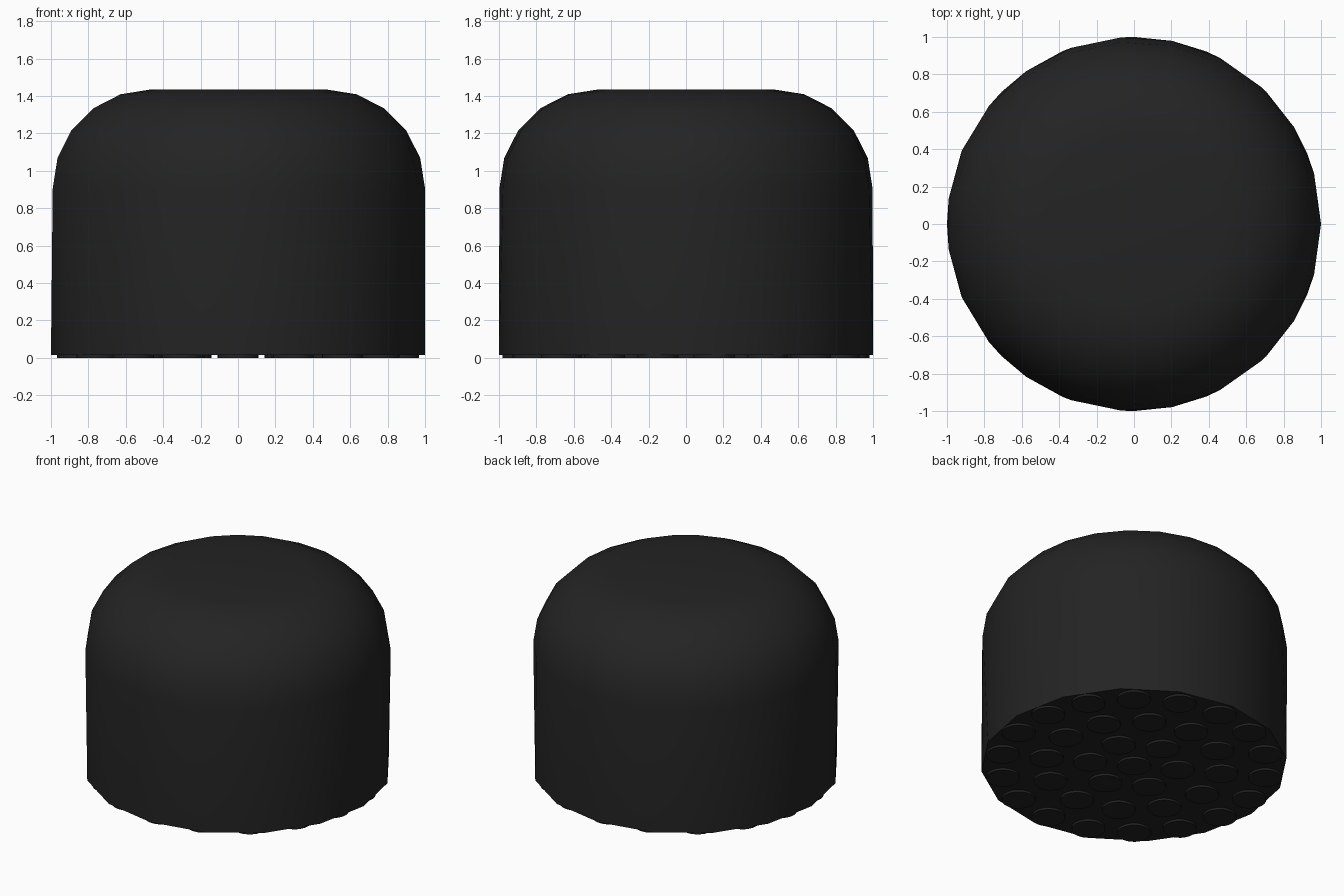
import bpy, bmesh
from math import cos, sin, pi, radians

cube = bpy.data.objects.get("Cube")
if cube:
    bpy.data.objects.remove(cube, do_unlink=True)

rubber = bpy.data.materials.new("black_rubber")
rubber.use_nodes = True
color = (0.017, 0.017, 0.017, 1)
rubber.diffuse_color = color
rubber.node_tree.nodes["Principled BSDF"].inputs["Base Color"].default_value = color

BASE_Z = 0.015       # underside of the body, top of the grip discs
TOP_SIDES, BASE_SIDES = 23, 16
FILLET, FILLET_STEPS, TOP_Z = 0.53, 5, 1.435


def finish(name, bm):
    mesh = bpy.data.meshes.new(name)
    bm.to_mesh(mesh)
    bm.free()
    mesh.materials.append(rubber)
    obj = bpy.data.objects.new(name, mesh)
    bpy.context.collection.objects.link(obj)
    bpy.ops.object.select_all(action='DESELECT')
    obj.select_set(True)
    bpy.context.view_layer.objects.active = obj
    bpy.ops.object.shade_smooth_by_angle(angle=radians(35))
    return obj


def ring(bm, radius, z, sides):
    for i in range(sides):
        a = 2 * pi * i / sides
        bm.verts.new((radius * cos(a), radius * sin(a), z))


# Body: a wall rising into a rounded shoulder and a flat top
bm = bmesh.new()
ring(bm, 1, BASE_Z, BASE_SIDES)
for step in range(FILLET_STEPS + 1):
    a = pi / 2 * step / FILLET_STEPS
    ring(bm, 1 - FILLET + FILLET * cos(a), TOP_Z - FILLET + FILLET * sin(a), TOP_SIDES)
bmesh.ops.convex_hull(bm, input=bm.verts[:])
bmesh.ops.dissolve_limit(bm, angle_limit=radians(0.3), verts=bm.verts[:], edges=bm.edges[:])
bmesh.ops.recalc_face_normals(bm, faces=bm.faces[:])
finish("body", bm)

# Grip discs: one in the centre and three rings around it
bm = bmesh.new()
for count, radius in ((1, 0), (6, 0.29), (12, 0.58), (18, 0.87)):
    for i in range(count):
        a = pi / 2 + 2 * pi * i / count
        disc = bmesh.ops.create_cone(bm, cap_ends=True, segments=24, radius1=0.11,
                                     radius2=0.11, depth=BASE_Z)
        bmesh.ops.translate(bm, verts=disc["verts"],
                            vec=(radius * cos(a), radius * sin(a), BASE_Z / 2))
finish("grip_discs", bm)
